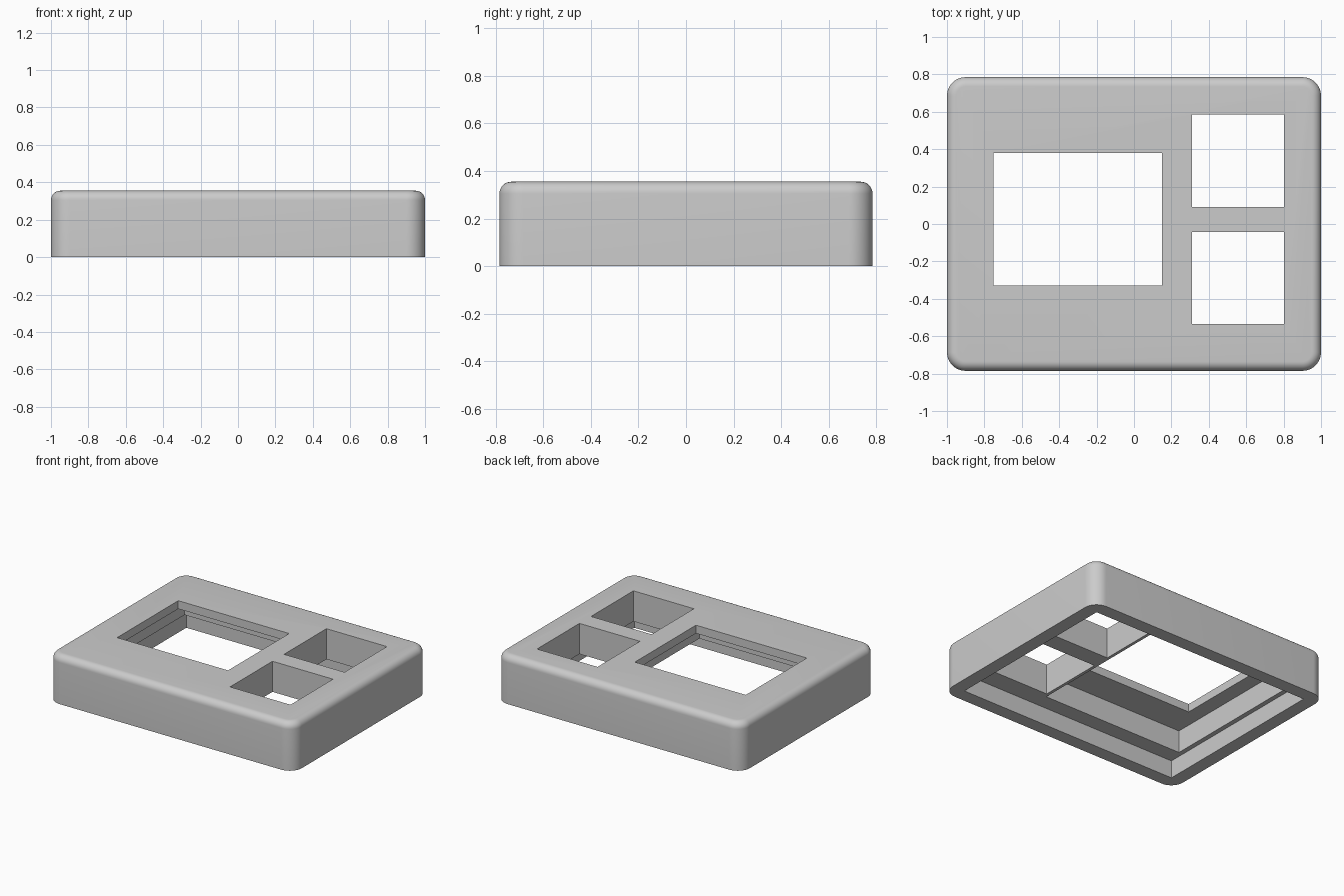
import bpy, bmesh, math

old = bpy.data.objects.get("Cube")
if old:
    bpy.data.objects.remove(old, do_unlink=True)

HEIGHT = 0.355
LEDGE = 0.13
PLATE_BOTTOM = 0.295

grey = bpy.data.materials.new("plain_grey")
grey.use_nodes = True
grey.diffuse_color = (0.6, 0.6, 0.6, 1)
grey.node_tree.nodes["Principled BSDF"].inputs["Base Color"].default_value = (0.6, 0.6, 0.6, 1)


def box(name, x0, x1, y0, y1, z0, z1):
    """Axis-aligned box between the given limits."""
    bm = bmesh.new()
    bmesh.ops.create_cube(bm, size=1)
    for v in bm.verts:
        v.co.x = x1 if v.co.x > 0 else x0
        v.co.y = y1 if v.co.y > 0 else y0
        v.co.z = z1 if v.co.z > 0 else z0
    mesh = bpy.data.meshes.new(name)
    bm.to_mesh(mesh)
    bm.free()
    mesh.materials.append(grey)
    obj = bpy.data.objects.new(name, mesh)
    bpy.context.collection.objects.link(obj)
    return obj


def round_edges(obj, rule, radius, segments):
    """Round the edges whose two ends satisfy the rule."""
    bm = bmesh.new()
    bm.from_mesh(obj.data)
    edges = [e for e in bm.edges if rule(*e.verts)]
    bmesh.ops.bevel(bm, geom=edges, offset=radius, segments=segments,
                    profile=0.5, affect='EDGES')
    bm.to_mesh(obj.data)
    bm.free()


# Outer shell with rounded corners and a rounded top rim
case = box("case_cover", -1, 1, -0.785, 0.785, 0, HEIGHT)
round_edges(case, lambda a, b: abs(a.co.z - b.co.z) > 0.1, 0.1, 12)
round_edges(case, lambda a, b: min(a.co.z, b.co.z) > HEIGHT - 0.001, 0.05, 8)

# Underside recess, screen pocket and the three through windows
TOP = HEIGHT + 0.1
cuts = {
    "underside_recess": (-0.9, 0.9, -0.685, 0.685, -0.1, LEDGE),
    "screen_pocket": (-0.866, 0.288, -0.566, 0.616, 0.05, PLATE_BOTTOM),
    "screen_window": (-0.752, 0.15, -0.33, 0.38, 0.2, TOP),
    "back_window": (0.31, 0.802, 0.092, 0.585, 0.05, TOP),
    "front_window": (0.31, 0.802, -0.535, -0.042, 0.05, TOP),
}
cutters = []
for name, limits in cuts.items():
    cutter = box(name + "_cutter", *limits)
    cutter.hide_render = True
    mod = case.modifiers.new(name, 'BOOLEAN')
    mod.operation = 'DIFFERENCE'
    mod.solver = 'EXACT'
    mod.object = cutter
    cutters.append(cutter)

# Apply the cuts, then shade smooth with sharp edges kept
bpy.ops.object.select_all(action='DESELECT')
case.select_set(True)
bpy.context.view_layer.objects.active = case
for name in cuts:
    bpy.ops.object.modifier_apply(modifier=name)
for cutter in cutters:
    bpy.data.objects.remove(cutter, do_unlink=True)
bpy.ops.object.shade_smooth_by_angle(angle=math.radians(30))
